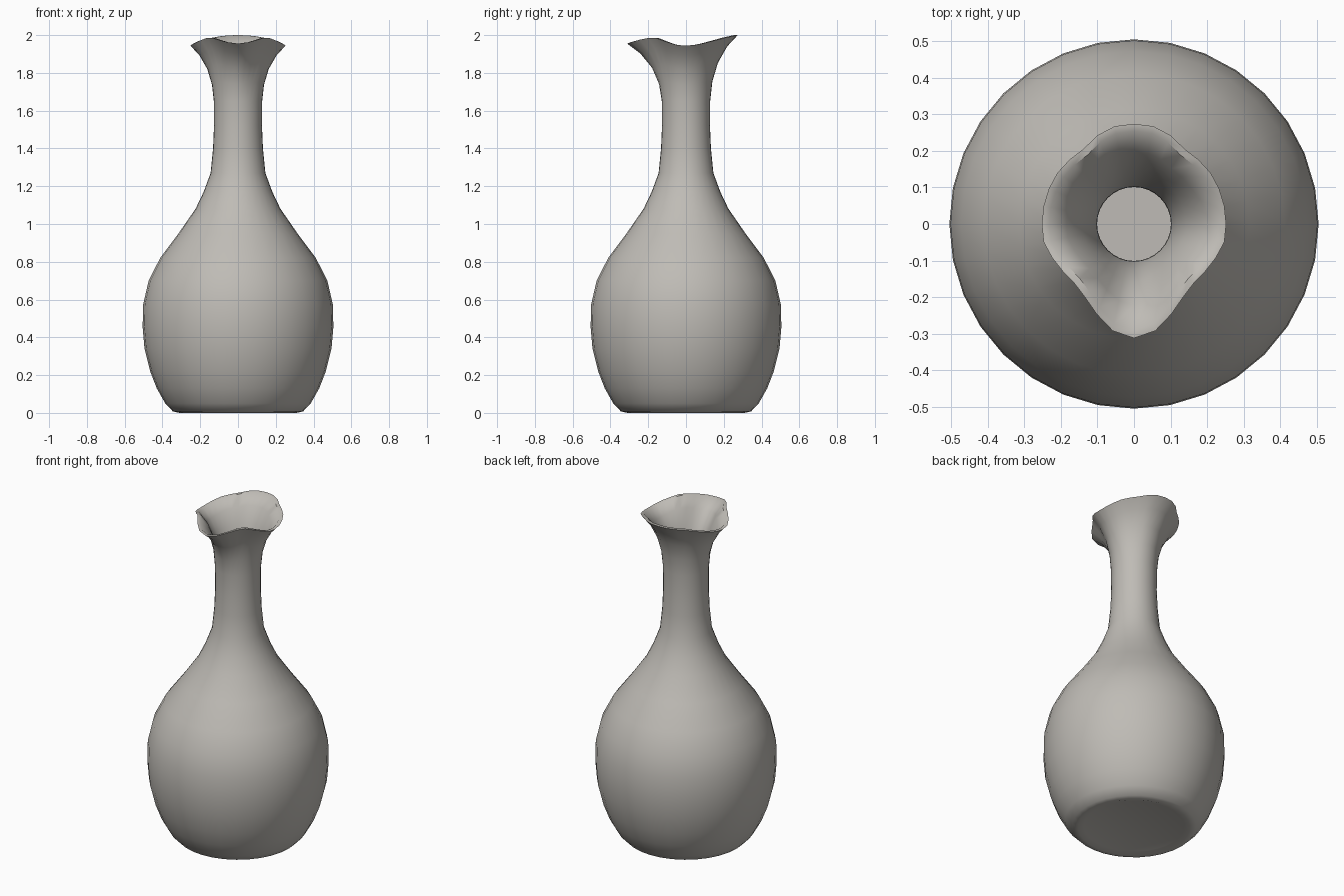
import bpy, bmesh, math

if "Cube" in bpy.data.objects:
    bpy.data.objects.remove(bpy.data.objects["Cube"])

SEG = 32

clay = bpy.data.materials.new("warm grey clay")
clay.diffuse_color = (0.52, 0.50, 0.465, 1)
clay.use_nodes = True
clay.node_tree.nodes["Principled BSDF"].inputs["Base Color"].default_value = clay.diffuse_color

# Body and neck profile: radius, height
BODY = [(0.31, 0.0), (0.345, 0.008), (0.385, 0.05), (0.43, 0.13), (0.465, 0.22),
        (0.495, 0.34), (0.505, 0.455), (0.502, 0.575), (0.473, 0.70), (0.412, 0.82),
        (0.315, 0.95), (0.225, 1.08), (0.182, 1.17), (0.145, 1.27), (0.132, 1.40),
        (0.127, 1.52), (0.128, 1.65)]
# Flare steps: share of the lip outline, share of the rise to the lip
FLARE = [(0.08, 0.30), (0.28, 0.58), (0.62, 0.83), (1.0, 1.0)]
# Lip outline by angle from the pouring spout: degrees, radius, height
LIP = [(0, 0.312, 1.955), (12, 0.297, 1.963), (30, 0.245, 1.984), (45, 0.230, 1.986),
       (60, 0.235, 1.970), (78, 0.252, 1.948), (90, 0.252, 1.944), (105, 0.252, 1.950),
       (125, 0.252, 1.970), (145, 0.246, 1.985), (165, 0.272, 1.998), (180, 0.274, 2.0)]
WALL = 0.02


def lip_at(angle):
    """Radius and height of the mirrored lip outline."""
    d = abs((math.degrees(angle) + 180) % 360 - 180)
    for (a, r0, z0), (b, r1, z1) in zip(LIP, LIP[1:]):
        if d <= b + 1e-6:
            t = (d - a) / (b - a)
            return r0 + (r1 - r0) * t, z0 + (z1 - z0) * t
    return LIP[-1][1:]


bm = bmesh.new()
angles = [2 * math.pi * i / SEG for i in range(SEG)]


def ring(fn):
    verts = []
    for a in angles:
        r, z = fn(a)
        verts.append(bm.verts.new((r * math.sin(a), -r * math.cos(a), z)))
    return verts


def flare(w, h, inset):
    def point(a):
        lr, lz = lip_at(a)
        r0, z0 = BODY[-1]
        return r0 + (lr - r0) * w - inset, z0 + (lz - z0) * h
    return ring(point)


# Outer wall up to the lip, then the inner wall back down to the floor
rings = [ring(lambda a, p=p: p) for p in BODY]
rings += [flare(w, h, 0) for w, h in FLARE]
rings += [flare(w, h, WALL) for w, h in reversed(FLARE)]
rings += [ring(lambda a, p=p: (p[0] - WALL - 0.006, max(p[1], 0.03)))
          for p in reversed(BODY[2:])]

for low, high in zip(rings, rings[1:]):
    for i in range(SEG):
        j = (i + 1) % SEG
        bm.faces.new((low[i], low[j], high[j], high[i]))

# Inner floor, and a shallow recess under the foot
bm.faces.new(rings[-1])
recess = ring(lambda a: (0.28, 0.01))
for i in range(SEG):
    j = (i + 1) % SEG
    bm.faces.new((recess[i], recess[j], rings[0][j], rings[0][i]))
bm.faces.new(list(reversed(recess)))
bmesh.ops.recalc_face_normals(bm, faces=bm.faces[:])

mesh = bpy.data.meshes.new("vase")
bm.to_mesh(mesh)
bm.free()
mesh.materials.append(clay)
vase = bpy.data.objects.new("vase", mesh)
bpy.context.collection.objects.link(vase)
bpy.context.view_layer.objects.active = vase
vase.select_set(True)
bpy.ops.object.shade_smooth_by_angle(angle=math.radians(50))
